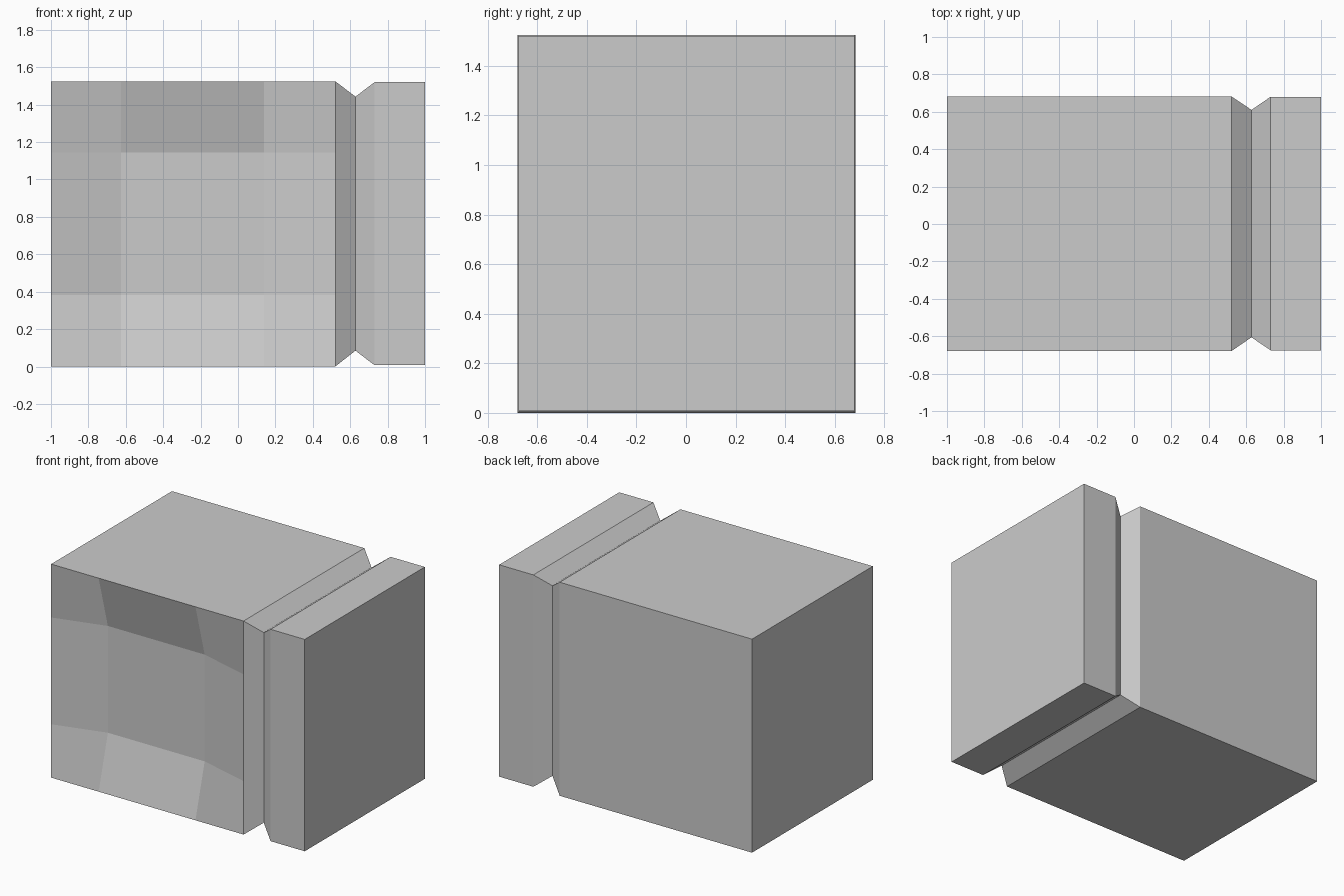
import bpy
import bmesh

if "Cube" in bpy.data.objects:
    bpy.data.objects.remove(bpy.data.objects["Cube"])

# Cross-sections along x: (x, y_front, y_back, z_low, z_high, front dent depth)
SECTIONS = [
    (-1.00, -0.68, 0.683, 0.000, 1.525, 0.0),
    (-0.625, -0.68, 0.683, 0.000, 1.525, 0.104),
    (0.14, -0.68, 0.683, 0.000, 1.525, 0.104),
    (0.52, -0.68, 0.683, 0.000, 1.525, 0.0),
    (0.628, -0.606, 0.61, 0.085, 1.443, 0.0),   # bottom of the groove
    (0.73, -0.675, 0.68, 0.007, 1.52, 0.0),
    (1.00, -0.675, 0.68, 0.007, 1.52, 0.0),
]


def section_points(x, front, back, low, high, dent):
    """Rectangle with two extra points on the front edge, pushed in by dent."""
    rise = (high - low) / 4
    return [
        (x, front, low), (x, back, low), (x, back, high), (x, front, high),
        (x, front + dent, high - rise), (x, front + dent, low + rise),
    ]


bm = bmesh.new()
rings = [[bm.verts.new(p) for p in section_points(*s)] for s in SECTIONS]

# Skin between neighbouring sections
for a, b in zip(rings, rings[1:]):
    for i in range(len(a)):
        j = (i + 1) % len(a)
        bm.faces.new((a[i], a[j], b[j], b[i]))

# End caps
bm.faces.new(rings[0])
bm.faces.new(rings[-1])
bmesh.ops.recalc_face_normals(bm, faces=bm.faces)

# Block with dished front and a V groove around it
mesh = bpy.data.meshes.new("grooved_block")
bm.to_mesh(mesh)
bm.free()
block = bpy.data.objects.new("grooved_block", mesh)
bpy.context.collection.objects.link(block)
